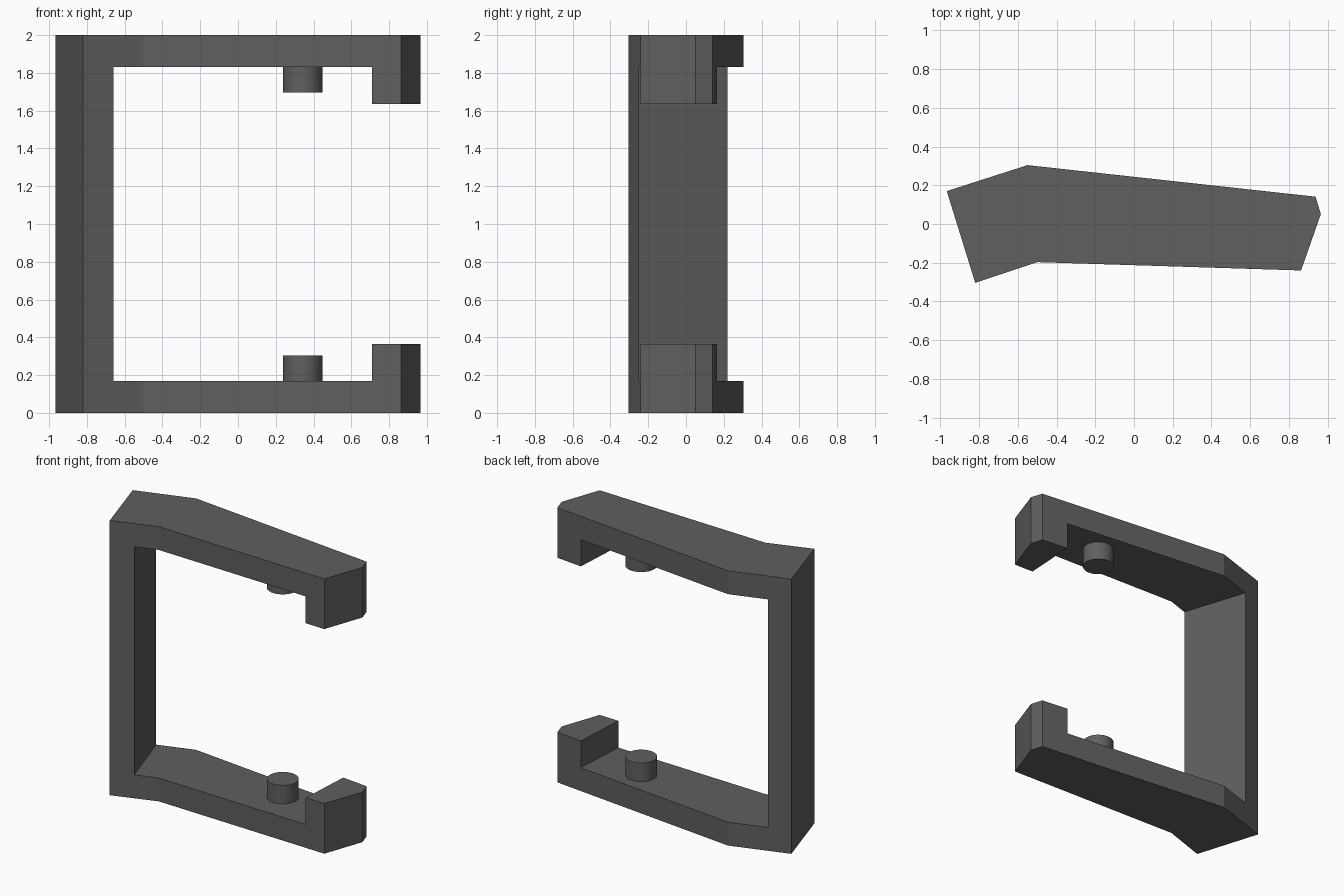
import bpy, bmesh, math

if "Cube" in bpy.data.objects:
    bpy.data.objects.remove(bpy.data.objects["Cube"])

HEIGHT, ARM, TIP, PIN_TOP = 2.0, 0.17, 0.365, 0.305

# Dark grey finish
dark = bpy.data.materials.new("dark_grey")
dark.diffuse_color = (0.115, 0.115, 0.115, 1)
dark.use_nodes = True
dark.node_tree.nodes["Principled BSDF"].inputs["Base Color"].default_value = dark.diffuse_color


def prism(name, outline, z0, z1):
    """Extrude a plan outline (counter-clockwise) from z0 to z1."""
    bm = bmesh.new()
    face = bm.faces.new([bm.verts.new((x, y, z0)) for x, y in outline])
    ext = bmesh.ops.extrude_face_region(bm, geom=[face])
    verts = [g for g in ext["geom"] if isinstance(g, bmesh.types.BMVert)]
    bmesh.ops.translate(bm, vec=(0, 0, z1 - z0), verts=verts)
    bmesh.ops.recalc_face_normals(bm, faces=bm.faces)
    mesh = bpy.data.meshes.new(name)
    bm.to_mesh(mesh)
    bm.free()
    mesh.materials.append(dark)
    obj = bpy.data.objects.new(name, mesh)
    bpy.context.collection.objects.link(obj)
    return obj


def carve(target, cutter):
    """Subtract the cutter from the target and discard it."""
    mod = target.modifiers.new("carve", 'BOOLEAN')
    mod.operation, mod.solver, mod.object = 'DIFFERENCE', 'EXACT', cutter
    bpy.context.view_layer.objects.active = target
    bpy.ops.object.modifier_apply(modifier=mod.name)
    bpy.data.objects.remove(cutter)


def along(p, q, y):
    """Point on the line p-q at the given y."""
    return (p[0] + (q[0] - p[0]) * (y - p[1]) / (q[1] - p[1]), y)


# Bracket body: bent plan outline, full height
outline = [(-0.82, -0.304), (-0.50, -0.197), (0.863, -0.240), (0.965, 0.051),
           (0.938, 0.141), (-0.55, 0.304), (-0.967, 0.170)]
bracket = prism("bracket", outline, 0, HEIGHT)

# Slanted inner faces of the post and of the end lips
post_front, post_back = (-0.66, -0.25), (-0.812, 0.218)
lip_front, lip_back = (0.71, -0.235), (0.733, 0.163)
pf, pb = along(post_front, post_back, -0.6), along(post_front, post_back, 0.6)
lf, lb = along(lip_front, lip_back, -0.6), along(lip_front, lip_back, 0.6)

# Window between the arms, then the opening between the lips
carve(bracket, prism("window_cutter", [pf, lf, lb, pb], ARM, HEIGHT - ARM))
carve(bracket, prism("opening_cutter", [(0, -0.6), (1.3, -0.6), (1.3, 0.6), (0, 0.6)],
                     TIP, HEIGHT - TIP))

# Pins facing each other from the two arms
length = PIN_TOP - ARM
for name, z in (("lower_pin", ARM + length / 2), ("upper_pin", HEIGHT - ARM - length / 2)):
    bpy.ops.mesh.primitive_cylinder_add(vertices=32, radius=0.105, depth=length,
                                        location=(0.342, 0.027, z))
    pin = bpy.context.object
    pin.name = name
    pin.data.materials.append(dark)
    bpy.ops.object.shade_smooth_by_angle(angle=math.radians(30))
